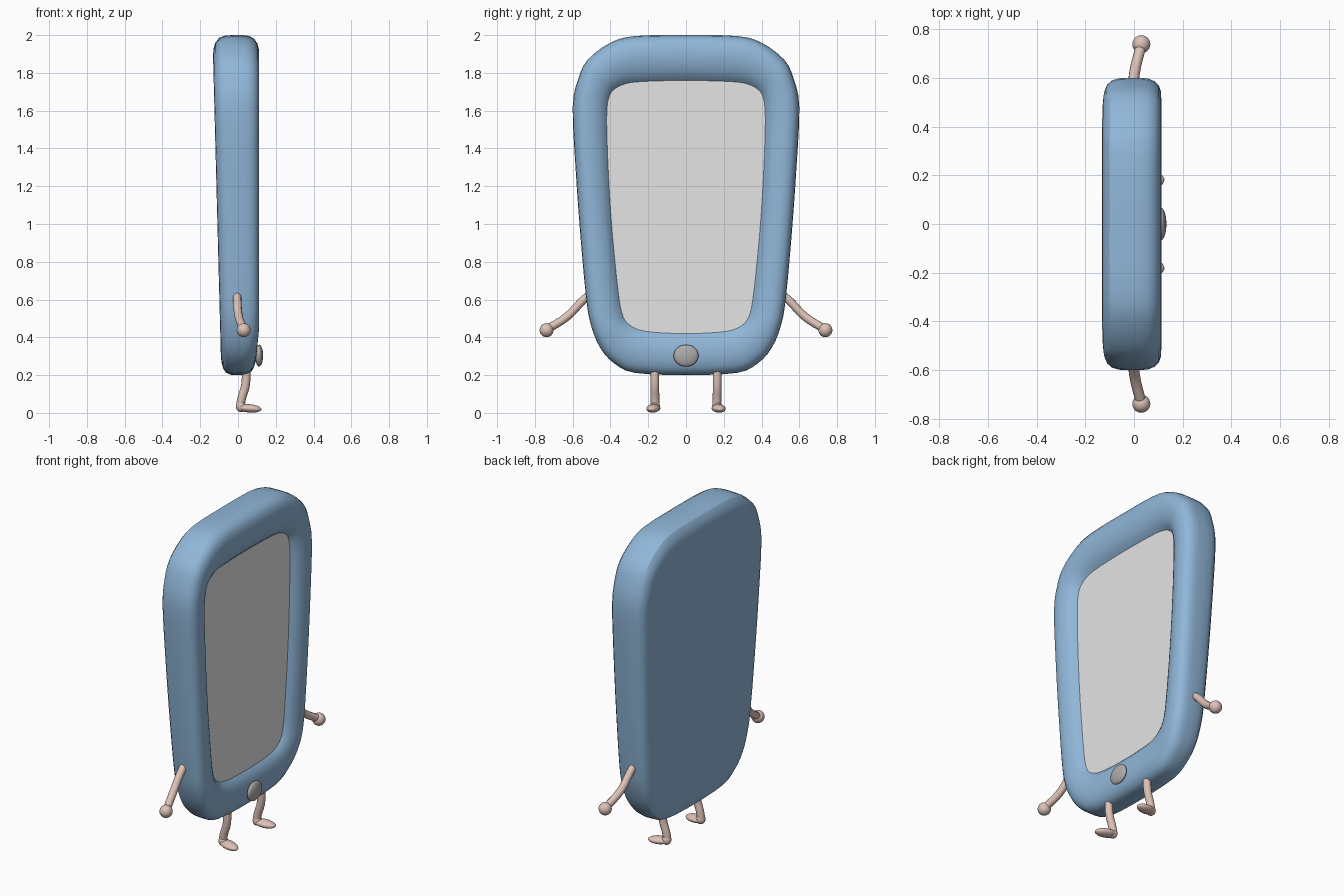
import bpy
import bmesh
from mathutils import Vector

cube = bpy.data.objects.get("Cube")
if cube:
    bpy.data.objects.remove(cube, do_unlink=True)


def material(name, rgb):
    mat = bpy.data.materials.new(name)
    mat.use_nodes = True
    mat.diffuse_color = (*rgb, 1)
    mat.node_tree.nodes["Principled BSDF"].inputs["Base Color"].default_value = (*rgb, 1)
    return mat


BLUE = material("soft blue", (0.28, 0.47, 0.69))
SCREEN = material("pale grey", (0.78, 0.78, 0.78))
SKIN = material("dusty pink", (0.72, 0.54, 0.47))
BUTTON = material("mid grey", (0.42, 0.41, 0.40))


def finish(name, mesh, *mats, angle=0.8):
    for mat in mats:
        mesh.materials.append(mat)
    obj = bpy.data.objects.new(name, mesh)
    bpy.context.collection.objects.link(obj)
    bpy.ops.object.select_all(action="DESELECT")
    obj.select_set(True)
    bpy.context.view_layer.objects.active = obj
    bpy.ops.object.shade_smooth_by_angle(angle=angle)
    return obj


def smooth_loop(half, steps=3):
    """Mirror a half outline and round it off with a spline."""
    loop = half + [(-y, z) for y, z in half[-2:0:-1]]
    pts = [Vector(p) for p in loop]
    n = len(pts)
    out = []
    for i in range(n):
        a, b, c, d = (pts[(i + k) % n] for k in (-1, 0, 1, 2))
        for s in range(steps):
            t = s / steps
            out.append(0.5 * (2 * b + (c - a) * t + (2 * a - 5 * b + 4 * c - d) * t ** 2
                              + (3 * b - a - 3 * c + d) * t ** 3))
    return out


def ellipsoid(name, centre, size, mat, yaw=0, pitch=0):
    bm = bmesh.new()
    bmesh.ops.create_uvsphere(bm, u_segments=24, v_segments=14, radius=1)
    mesh = bpy.data.meshes.new(name)
    bm.to_mesh(mesh)
    bm.free()
    obj = finish(name, mesh, mat)
    obj.location, obj.scale = centre, size
    obj.rotation_euler = (0, pitch, yaw)


def tube(name, path, radius, mat):
    curve = bpy.data.curves.new(name, "CURVE")
    curve.dimensions = "3D"
    curve.bevel_depth = radius
    curve.bevel_resolution = 4
    curve.use_fill_caps = True
    spline = curve.splines.new("BEZIER")
    spline.bezier_points.add(len(path) - 1)
    for point, co in zip(spline.bezier_points, path):
        point.co = co
        point.handle_left_type = point.handle_right_type = "AUTO"
    helper = bpy.data.objects.new("path_helper", curve)
    bpy.context.collection.objects.link(helper)
    bpy.context.view_layer.update()
    graph = bpy.context.evaluated_depsgraph_get()
    mesh = bpy.data.meshes.new_from_object(helper.evaluated_get(graph))
    bpy.data.objects.remove(helper, do_unlink=True)
    finish(name, mesh, mat)


# Case outline and screen outline, as (y, z) half profiles
outer = smooth_loop([(0, 2), (.27, 1.995), (.4, 1.96), (.52, 1.87), (.57, 1.77), (.6, 1.62),
                     (.585, 1.3), (.56, .95), (.53, .62), (.505, .47), (.455, .345),
                     (.38, .262), (.27, .212), (0, .2)])
inner = smooth_loop([(0, 1.76), (.22, 1.755), (.32, 1.743), (.38, 1.713), (.41, 1.665),
                     (.42, 1.55), (.41, 1.25), (.39, .95), (.36, .65), (.34, .53),
                     (.31, .475), (.25, .44), (.15, .425), (0, .42)])

# Section of the case: (share of the way inward, share of the way from back to front)
section = [(.45, 0), (.3, .015), (.16, .06), (.06, .14), (.01, .27), (0, .45), (0, .65),
           (.02, .78), (.08, .89), (.18, .96), (.32, .995), (.46, 1), (.62, .98),
           (.78, .93), (.91, .86), (1, .77)]

# Case with rounded rim and sunken screen
bm = bmesh.new()
rings = []
for inward, depth in section:
    ring = []
    for a, b in zip(outer, inner):
        y, z = a.lerp(b, inward)
        back = -.083 - .026 * z
        front = .112 - .1 * max(0, .45 - z)
        ring.append(bm.verts.new((back + (front - back) * depth, y, z)))
    rings.append(ring)
for low, high in zip(rings, rings[1:]):
    for i in range(len(low)):
        j = (i + 1) % len(low)
        bm.faces.new((low[i], low[j], high[j], high[i]))
bm.faces.new(rings[0])
screen_face = bm.faces.new(rings[-1])
screen_face.material_index = 1
bmesh.ops.recalc_face_normals(bm, faces=bm.faces)
case_mesh = bpy.data.meshes.new("case")
bm.to_mesh(case_mesh)
bm.free()
finish("case", case_mesh, BLUE, SCREEN, angle=0.5)

# Round front button
ellipsoid("button", (.112, 0, .303), (.021, .066, .058), BUTTON)

# Arms, hands, legs and feet on both sides
for side, s in (("left", 1), ("right", -1)):
    tube(side + "_arm", [(-.005, s * .48, .645), (-.004, s * .54, .6),
                         (.004, s * .63, .51), (.03, s * .735, .442)], .022, SKIN)
    ellipsoid(side + "_hand", (.03, s * .738, .438), (.037, .037, .037), SKIN)
    tube(side + "_leg", [(.042, s * .165, .26), (.04, s * .165, .15),
                         (.018, s * .164, .07), (.012, s * .163, .035)], .023, SKIN)
    ellipsoid(side + "_heel", (.016, s * .165, .034), (.027, .027, .03), SKIN)
    ellipsoid(side + "_foot", (.06, s * .173, .024), (.066, .036, .022), SKIN,
              yaw=s * .2, pitch=.08)
